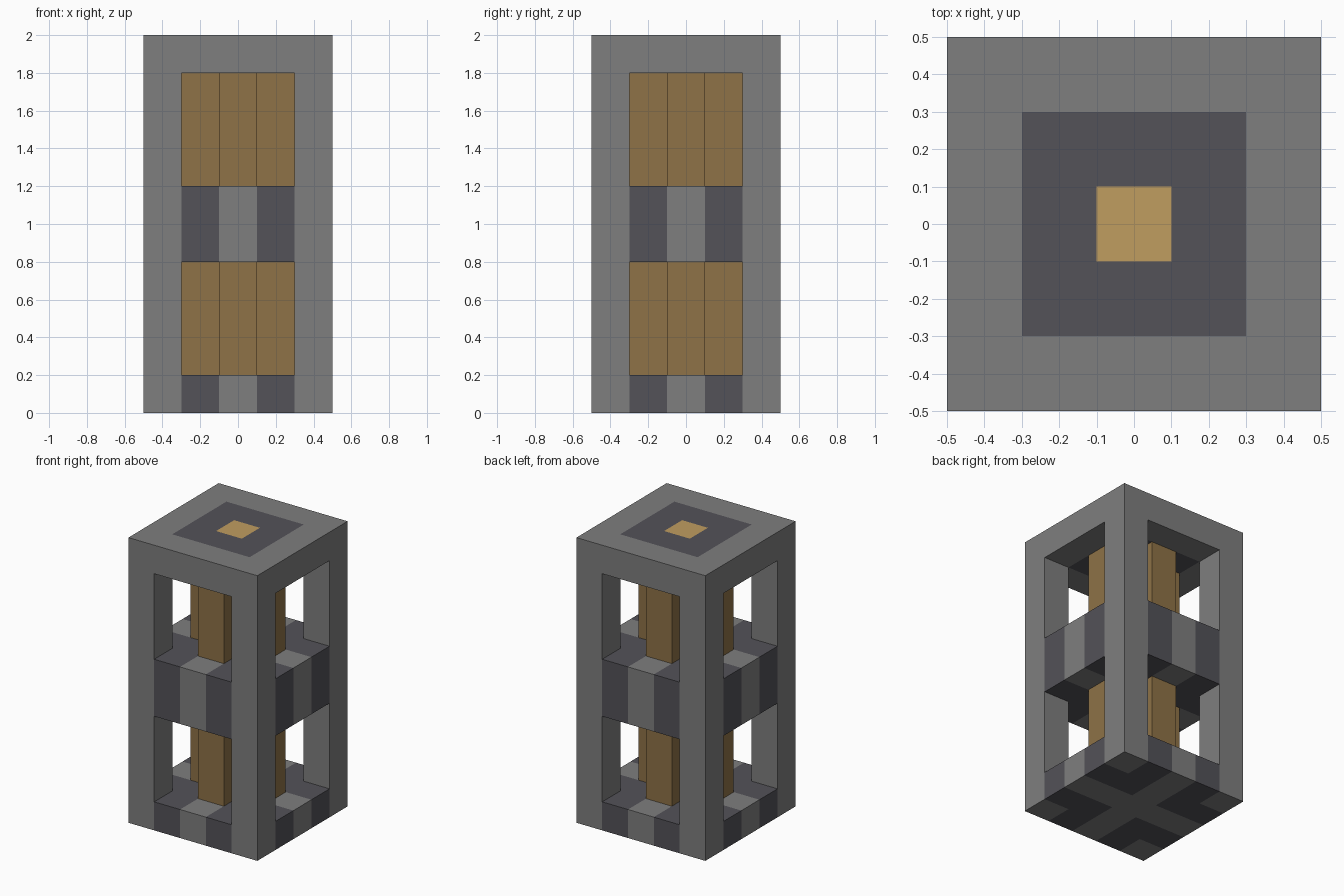
import bpy
import bmesh

cube = bpy.data.objects.get("Cube")
if cube:
    bpy.data.objects.remove(cube, do_unlink=True)


def material(name, srgb):
    color = [((c / 255 + 0.055) / 1.055) ** 2.4 for c in srgb] + [1.0]
    mat = bpy.data.materials.new(name)
    mat.use_nodes = True
    mat.diffuse_color = color
    bsdf = next(n for n in mat.node_tree.nodes if n.type == 'BSDF_PRINCIPLED')
    bsdf.inputs["Base Color"].default_value = color
    return mat


grey = material("stone grey", (126, 126, 126))
slate = material("dark slate", (83, 82, 88))
bronze = material("bronze", (142, 114, 71))
gold = material("pale gold", (192, 157, 96))

SIDE = [-0.5, -0.3, -0.1, 0.1, 0.3, 0.5]      # plan divisions
LEVELS = [0.0, 0.2, 0.8, 1.2, 1.8, 2.0]       # slab and opening heights
TOP = 4


def build(name, solid, paint, mats):
    """Make the outer skin of all solid cells, coloured cell by cell."""
    bm = bmesh.new()
    grids = (SIDE, SIDE, LEVELS)

    def filled(cell):
        return all(0 <= n < 5 for n in cell) and solid(*cell)

    cells = [(i, j, k) for i in range(5) for j in range(5) for k in range(5)]
    for cell in filter(filled, cells):
        for axis in range(3):
            for step in (0, 1):
                beside = list(cell)
                beside[axis] += 2 * step - 1
                if filled(beside):
                    continue
                u, v = (axis + 1) % 3, (axis + 2) % 3
                ring = [(0, 0), (1, 0), (1, 1), (0, 1)]
                verts = []
                for du, dv in (ring if step else reversed(ring)):
                    offset = [0, 0, 0]
                    offset[axis], offset[u], offset[v] = step, du, dv
                    verts.append(bm.verts.new(
                        [grids[a][cell[a] + offset[a]] for a in range(3)]))
                bm.faces.new(verts).material_index = paint(*cell)
    bmesh.ops.remove_doubles(bm, verts=bm.verts, dist=0.0001)
    mesh = bpy.data.meshes.new(name)
    bm.to_mesh(mesh)
    bm.free()
    for mat in mats:
        mesh.materials.append(mat)
    obj = bpy.data.objects.new(name, mesh)
    bpy.context.collection.objects.link(obj)
    return obj


def is_post(i, j):
    return i in (0, 4) and j in (0, 4)


# Frame: four corner posts joined by three square slabs
def frame_solid(i, j, k):
    return k % 2 == 0 or is_post(i, j)


def frame_paint(i, j, k):
    if k == TOP:                               # dark panel with a gold centre
        ring = max(abs(i - 2), abs(j - 2))
        return (2, 1, 0)[ring]
    # Lower slabs: grey cross between dark corners
    return 1 if i != 2 and j != 2 and not is_post(i, j) else 0


build("frame", frame_solid, frame_paint, (grey, slate, gold))


# Core: a cross-shaped column standing in the openings
def core_solid(i, j, k):
    return 0 < k < TOP and abs(i - 2) + abs(j - 2) < 2


build("core_column", core_solid, lambda i, j, k: 0, (bronze,))
